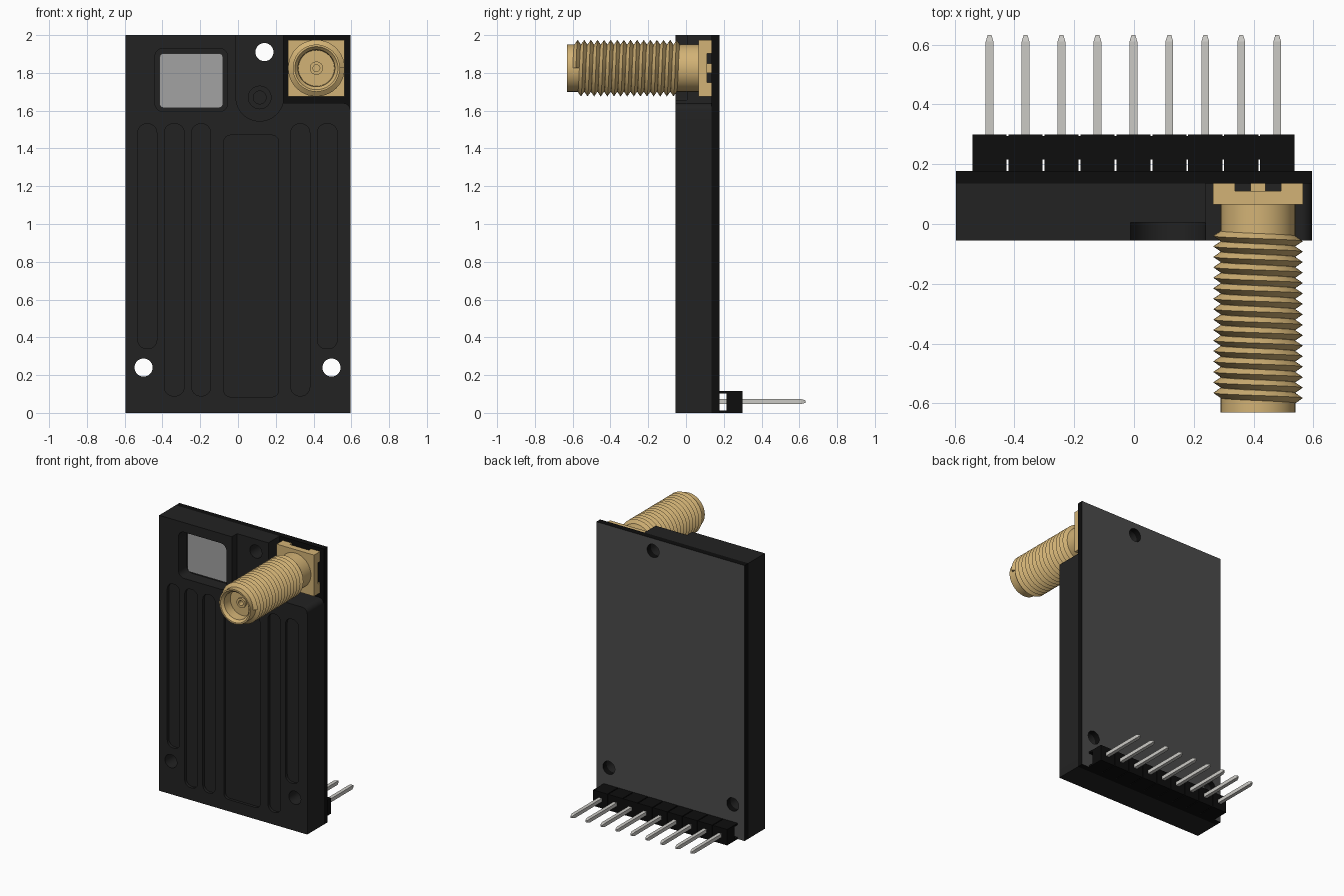
import bpy, bmesh
from math import cos, sin, pi
from mathutils import Vector

if "Cube" in bpy.data.objects:
    bpy.data.objects.remove(bpy.data.objects["Cube"])


def material(name, rgb):
    m = bpy.data.materials.new(name)
    m.diffuse_color = (*rgb, 1)
    m.use_nodes = True
    m.node_tree.nodes["Principled BSDF"].inputs["Base Color"].default_value = m.diffuse_color
    return m


BLACK = material("case_black", (0.016, 0.016, 0.016))
EDGE = material("deep_black", (0.004, 0.004, 0.004))
BACK = material("back_grey", (0.07, 0.07, 0.07))
GOLD = material("gold", (0.65, 0.45, 0.18))
PIN = material("pin_metal", (0.6, 0.59, 0.56))
GLASS = material("panel_grey", (0.36, 0.36, 0.36))


def finish(name, bm, mat):
    bmesh.ops.recalc_face_normals(bm, faces=bm.faces)
    me = bpy.data.meshes.new(name)
    bm.to_mesh(me)
    bm.free()
    ob = bpy.data.objects.new(name, me)
    bpy.context.collection.objects.link(ob)
    if mat:
        me.materials.append(mat)
    return ob


def rrect(x0, x1, z0, z1, r, n=8):
    """Rounded rectangle outline in the xz plane."""
    pts = []
    corners = [(x1 - r, z1 - r), (x0 + r, z1 - r), (x0 + r, z0 + r), (x1 - r, z0 + r)]
    for k, (cx, cz) in enumerate(corners):
        for i in range(n + 1):
            a = (k + i / n) * pi / 2
            pts.append((cx + r * cos(a), cz + r * sin(a)))
    return pts


def extrude(name, pts, y0, y1, mat=None):
    bm = bmesh.new()
    face = bm.faces.new([bm.verts.new((x, y0, z)) for x, z in pts])
    ext = bmesh.ops.extrude_face_region(bm, geom=[face])["geom"]
    bmesh.ops.translate(bm, vec=(0, y1 - y0, 0),
                        verts=[v for v in ext if isinstance(v, bmesh.types.BMVert)])
    bmesh.ops.remove_doubles(bm, verts=bm.verts, dist=1e-5)
    return finish(name, bm, mat)


def circle(x, z, r):
    return rrect(x - r, x + r, z - r, z + r, r)


def cut(ob, pts, y0, y1):
    cutter = extrude("cutter", pts, y0, y1)
    cutter.hide_render = True
    m = ob.modifiers.new("cut", 'BOOLEAN')
    m.operation, m.solver, m.object = 'DIFFERENCE', 'EXACT', cutter
    bpy.context.view_layer.objects.active = ob
    bpy.ops.object.modifier_apply(modifier=m.name)
    bpy.data.objects.remove(cutter)


def add_box(bm, x0, x1, y0, y1, z0, z1):
    vs = bmesh.ops.create_cube(bm, size=1)["verts"]
    for v in vs:
        v.co = ((x0 + x1) / 2 + v.co.x * (x1 - x0), (y0 + y1) / 2 + v.co.y * (y1 - y0),
                (z0 + z1) / 2 + v.co.z * (z1 - z0))
    return vs


# case: outline with the connector corner left out
W, FRONT, SEAM, REAR = 0.595, -0.055, 0.135, 0.178
shoulder = [(0.555 + 0.04 * cos(i * pi / 16), 1.6 + 0.04 * sin(i * pi / 16)) for i in range(9)]
case = extrude("case", [(-W, 0), (W, 0), *shoulder, (0.24, 1.64), (0.24, 2), (-W, 2)],
               FRONT, SEAM, BLACK)

# shallow ribs grooves on the front
for x0, x1, z0, z1 in [(-0.53, -0.43, 0.34, 1.53), (-0.39, -0.285, 0.09, 1.53),
                       (-0.245, -0.145, 0.09, 1.53), (-0.075, 0.215, 0.085, 1.47),
                       (0.28, 0.38, 0.09, 1.53), (0.42, 0.525, 0.34, 1.53)]:
    cut(case, rrect(x0, x1, z0, z1, 0.046 if x1 - x0 < 0.2 else 0.035), -0.2, FRONT + 0.02)

# recess beside the connector, with a stepped dimple
cut(case, rrect(-0.011, 0.241, 1.545, 2.3, 0.1255, 12), -0.2, 0.005)
cut(case, circle(0.115, 1.67, 0.06), -0.2, 0.018)
cut(case, circle(0.115, 1.67, 0.034), -0.2, 0.035)

# window pocket and panel
cut(case, rrect(-0.44, -0.055, 1.595, 1.93, 0.045), -0.2, 0.04)
extrude("window_panel", rrect(-0.415, -0.08, 1.615, 1.903, 0.02, 4), 0.015, 0.041, GLASS)

# circuit board with grey back face
board = extrude("circuit_board", [(-W, 0), (W, 0), (W, 2), (-W, 2)], SEAM, REAR, EDGE)
board.data.materials.append(BACK)

# mounting holes through case and board
for x, z in [(-0.5, 0.24), (0.495, 0.24), (0.14, 1.91)]:
    for ob in (case, board):
        cut(ob, circle(x, z, 0.048), -0.3, 0.3)
for p in board.data.polygons:
    if p.normal.y > 0.9:
        p.material_index = 1

# pin header: solid bar with thin lips towards the board
N, PITCH, PZ = 9, 0.1203, 0.06
bm = bmesh.new()
pins = bmesh.new()
for i in range(N):
    x = (i - (N - 1) / 2) * PITCH - 0.002
    h = PITCH / 2
    add_box(bm, x - h + 0.003, x + h - 0.003, 0.215, 0.3, 0, 0.115)
    for z in (0, 0.103):
        add_box(bm, x - h + 0.003, x + h - 0.003, REAR, 0.215, z, z + 0.012)
    if i:
        add_box(bm, x - h - 0.004, x - h + 0.004, 0.215, 0.295, 0.005, 0.11)
    # square pin with tapered tip
    add_box(pins, x - 0.013, x + 0.013, REAR - 0.01, 0.61, PZ - 0.013, PZ + 0.013)
    tip = [f for f in pins.faces if abs(f.calc_center_median().y - 0.61) < 1e-4
           and abs(f.calc_center_median().x - x) < 0.01]
    end = bmesh.ops.extrude_face_region(pins, geom=tip)["geom"]
    bmesh.ops.delete(pins, geom=tip, context='FACES_ONLY')
    for v in end:
        if isinstance(v, bmesh.types.BMVert):
            v.co = (x + (v.co.x - x) * 0.5, 0.632, PZ + (v.co.z - PZ) * 0.5)
finish("pin_header", bm, EDGE)
finish("header_pins", pins, PIN)

# connector base: square flange, four corner feet and centre contact
CX, CZ, H = 0.415, 1.825, 0.15
bm = bmesh.new()
add_box(bm, CX - H, CX + H, 0.065, 0.11, CZ - H, CZ + H)
for sx in (-1, 1):
    for sz in (-1, 1):
        xs = sorted((CX + sx * 0.077, CX + sx * H))
        zs = sorted((CZ + sz * 0.077, CZ + sz * H))
        add_box(bm, *xs, 0.11, SEAM, *zs)
add_box(bm, CX - 0.025, CX + 0.025, 0.11, SEAM, CZ - 0.025, CZ + 0.025)
finish("connector_base", bm, GOLD)

# connector barrel: lathed profile with open socket
profile = [(0.125, 0.07), (0.125, -0.63), (0.114, -0.63), (0.098, -0.612), (0.095, -0.545),
           (0.035, -0.545), (0.035, -0.56), (0.018, -0.56), (0.018, -0.5), (0, -0.5)]
bm = bmesh.new()
vs = [bm.verts.new((CX + r, y, CZ)) for r, y in profile]
es = [bm.edges.new(p) for p in zip(vs, vs[1:])]
bmesh.ops.spin(bm, geom=vs + es, cent=(CX, 0, CZ), axis=(0, 1, 0), angle=2 * pi, steps=48)
bmesh.ops.remove_doubles(bm, verts=bm.verts, dist=1e-5)
barrel = finish("connector_barrel", bm, GOLD)

# helical thread around the barrel
SEG, TP, Y0, Y1 = 40, 0.035, -0.6, -0.018
steps = int((Y1 - Y0 - TP) / TP * SEG)
bm = bmesh.new()


def ring_point(i, r, dy):
    a = 2 * pi * i / SEG
    return bm.verts.new((CX + r * cos(a), Y0 + TP * i / SEG + dy, CZ + r * sin(a)))


root = [ring_point(i, 0.1245, 0) for i in range(steps + SEG + 1)]
crest = [ring_point(i, 0.15, TP / 2) for i in range(steps + 1)]
for i in range(steps):
    bm.faces.new((root[i], root[i + 1], crest[i + 1], crest[i]))
    bm.faces.new((crest[i], crest[i + 1], root[i + 1 + SEG], root[i + SEG]))
for i in (0, steps):
    bm.faces.new((root[i], crest[i], root[i + SEG]))
thread = finish("connector_thread", bm, GOLD)

# smooth curved parts, keep edges crisp
for ob in bpy.context.scene.objects:
    ob.select_set(ob in (case, board, barrel, thread))
bpy.context.view_layer.objects.active = case
bpy.ops.object.shade_smooth_by_angle(angle=pi / 6)
